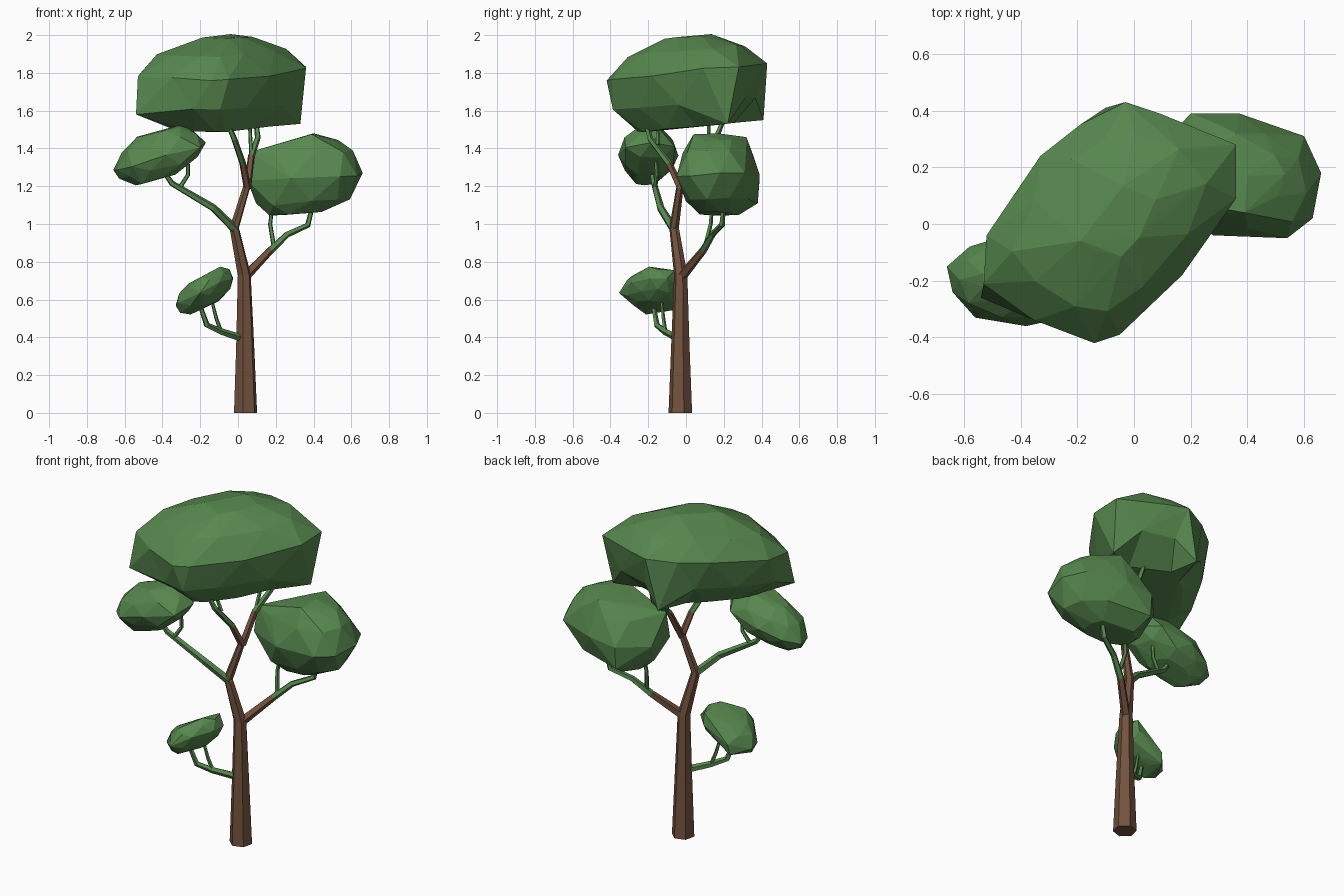
import bpy, bmesh, math, random
from mathutils import Vector

if "Cube" in bpy.data.objects:
    bpy.data.objects.remove(bpy.data.objects["Cube"])

random.seed(4)


def material(name, rgb):
    m = bpy.data.materials.new(name)
    m.diffuse_color = (*rgb, 1)
    m.use_nodes = True
    m.node_tree.nodes["Principled BSDF"].inputs["Base Color"].default_value = m.diffuse_color
    return m


BARK = material("bark brown", (0.172, 0.086, 0.047))
LEAF = material("leaf green", (0.095, 0.245, 0.077))


def finish(bm, name):
    bmesh.ops.recalc_face_normals(bm, faces=bm.faces)
    me = bpy.data.meshes.new(name)
    bm.to_mesh(me)
    bm.free()
    me.materials.append(BARK)
    me.materials.append(LEAF)
    bpy.context.collection.objects.link(bpy.data.objects.new(name, me))


def limb(name, path, radii, sides=5, bark_segments=0):
    """Tapered tube along a path; the first segments are bark, the rest green."""
    bm = bmesh.new()
    pts = [Vector(p) for p in path]
    rings = []
    for i, p in enumerate(pts):
        d = pts[min(i + 1, len(pts) - 1)] - pts[max(i - 1, 0)]
        if p.z == 0:
            d = Vector((0, 0, 1))
        q = Vector((0, 0, 1)).rotation_difference(d.normalized())
        r = radii[i] * (1.15 if sides == 5 else 1)
        rings.append([bm.verts.new(p + q @ Vector((r * math.cos(a), r * math.sin(a), 0)))
                      for a in (math.tau * k / sides + 0.3 for k in range(sides))])
    for i in range(len(rings) - 1):
        for k in range(sides):
            j = (k + 1) % sides
            f = bm.faces.new((rings[i][k], rings[i][j], rings[i + 1][j], rings[i + 1][k]))
            f.material_index = 0 if i < bark_segments else 1
    bm.faces.new(rings[0][::-1]).material_index = 0 if bark_segments else 1
    bm.faces.new(rings[-1]).material_index = 0 if bark_segments >= len(rings) - 1 else 1
    finish(bm, name)


def canopy(name, outline, levels, tilt=(0, 0), corners=(), spikes=()):
    """Faceted clump: plan outline scaled at each (z, scale, shift x) level, tilted and hulled;
    corners join the hull, spikes pull the nearest vertex out afterwards."""
    bm = bmesh.new()
    out = [Vector(p) for p in outline]
    mid = [(a + b) / 2 for a, b in zip(out, out[1:] + out[:1])]
    c = Vector(((min(p.x for p in out) + max(p.x for p in out)) / 2,
                (min(p.y for p in out) + max(p.y for p in out)) / 2))
    widest = max(range(len(levels)), key=lambda i: levels[i][1])
    for i, (z, s, dx) in enumerate(levels):
        staggered = (i - widest) % 2
        for p in (mid if staggered else out):
            k = s * (1.05 if staggered else 1)
            if i != widest:
                k *= random.uniform(0.94, 1.02)
            o = (p - c) * k
            jz = random.uniform(-0.012, 0.006)
            bm.verts.new((c.x + o.x + dx, c.y + o.y, z + o.x * tilt[0] + o.y * tilt[1] + jz))
    for p in corners:
        bm.verts.new(p)
    bmesh.ops.convex_hull(bm, input=bm.verts)
    bmesh.ops.delete(bm, geom=[v for v in bm.verts if not v.link_faces], context='VERTS')
    for p in spikes:
        min(bm.verts, key=lambda v: (v.co - Vector(p)).length).co = p
    for f in bm.faces:
        f.material_index = 1
    finish(bm, name)


# Trunk
limb("trunk", [(.04, -.03, 0), (.038, -.03, .35), (.033, -.028, .73), (-.02, -.063, .98), (.05, -.03, 1.21)],
     [.064, .05, .036, .026, .019], 6, 4)

# Lowest branch with its twig
limb("low_branch", [(.02, -.04, .395), (-.09, -.11, .43), (-.165, -.155, .465), (-.205, -.175, .58)],
     [.018, .016, .014, .01])
limb("low_twig", [(-.09, -.11, .43), (-.115, -.12, .5), (-.14, -.13, .6)], [.01, .009, .007])

# Left branch with its twig
limb("left_branch", [(-.01, -.06, .965), (-.13, -.135, 1.085), (-.35, -.17, 1.215), (-.41, -.185, 1.3)],
     [.021, .018, .014, .01])
limb("left_twig", [(-.31, -.165, 1.19), (-.265, -.155, 1.26), (-.265, -.16, 1.36)], [.011, .01, .008])

# Right branch with its twig
limb("right_branch", [(.035, -.025, .72), (.17, .09, .86), (.26, .14, .945), (.37, .19, .995), (.4, .2, 1.12)],
     [.024, .018, .015, .014, .01], 5, 1)
limb("right_twig", [(.19, .1, .88), (.17, .13, 1.0), (.185, .14, 1.12)], [.011, .01, .008])

# Top fork: two branches with their twigs
limb("top_left_branch", [(.05, -.03, 1.19), (.025, -.09, 1.32), (-.02, -.19, 1.45), (-.07, -.22, 1.57)],
     [.018, .016, .014, .01], 5, 1)
limb("top_left_twig", [(-.005, -.15, 1.42), (-.03, -.15, 1.48), (-.035, -.15, 1.57)], [.01, .009, .008])
limb("top_right_branch", [(.05, -.03, 1.19), (.07, .06, 1.36), (.105, .16, 1.46), (.09, .21, 1.58)],
     [.018, .016, .014, .01], 5, 1)
limb("top_right_twig", [(.07, .07, 1.37), (.065, .12, 1.47), (.06, .12, 1.57)], [.01, .009, .008])

# Leaf clumps
canopy("top_canopy",
       [(-.52, -.04), (-.33, .24), (-.19, .35), (-.03, .43), (.09, .39), (.36, .28), (.36, .09),
        (.17, -.18), (-.05, -.39), (-.14, -.42), (-.35, -.34), (-.53, -.21)],
       [(1.99, .3, .03), (1.92, .74, 0), (1.81, 1, 0), (1.64, .9, 0), (1.52, .6, 0)],
       (0, .1), (), [(-.54, -.26, 1.58), (-.1, .41, 1.55), (.33, .22, 1.53)])
canopy("right_canopy",
       [(.05, .08), (.06, .24), (.2, .39), (.37, .39), (.6, .31), (.66, .18), (.63, .02), (.54, -.05), (.28, -.04)],
       [(1.44, .5, .02), (1.38, .82, 0), (1.25, 1, 0), (1.12, .8, -.01), (1.055, .48, -.05)],
       (.05, .03), [(.06, .1, 1.38), (.2, .38, 1.11), (.39, .04, 1.475), (.4, .17, 1.48), (.36, .32, 1.46)])
canopy("left_canopy",
       [(-.66, -.15), (-.58, -.08), (-.45, -.04), (-.25, -.06), (-.17, -.18), (-.2, -.32), (-.38, -.36),
        (-.56, -.33), (-.64, -.24)],
       [(1.49, .5, 0), (1.43, .86, 0), (1.36, 1, 0), (1.30, .85, 0), (1.245, .5, -.02)], (.28, .05))
canopy("low_canopy",
       [(-.33, -.15), (-.32, -.22), (-.2, -.355), (-.1, -.29), (-.03, -.19), (-.025, -.1), (-.08, -.05), (-.24, -.05)],
       [(.73, .58, 0), (.695, .85, 0), (.645, 1, 0), (.6, .86, 0), (.565, .52, 0)], (.48, -.05),
       [(-.25, -.06, .545), (-.08, -.06, .755)])
